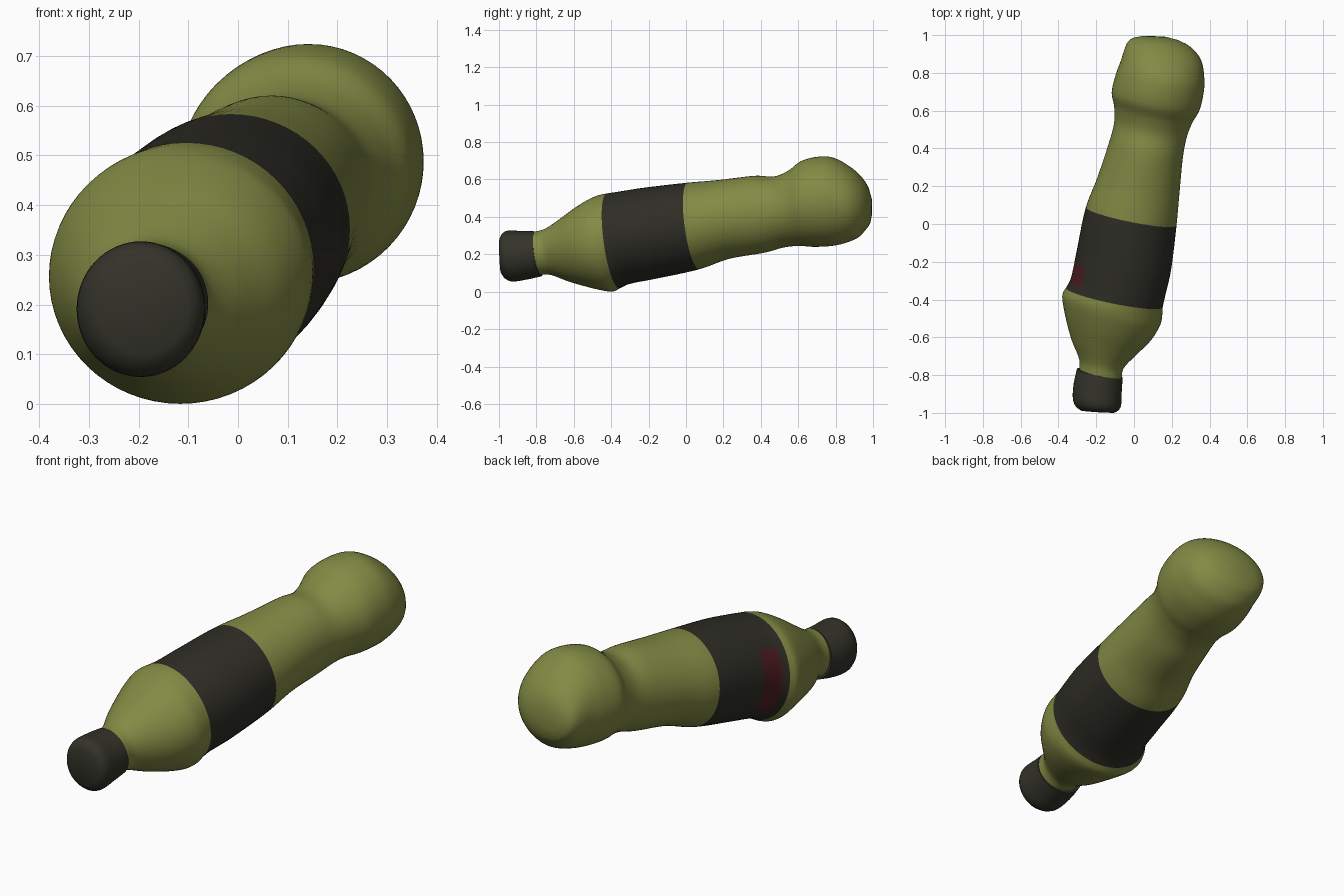
import bpy, bmesh, math

if "Cube" in bpy.data.objects:
    bpy.data.objects.remove(bpy.data.objects["Cube"])

SEG = 64


def material(name, rgb):
    m = bpy.data.materials.new(name)
    m.diffuse_color = (*rgb, 1)
    m.use_nodes = True
    m.node_tree.nodes["Principled BSDF"].inputs["Base Color"].default_value = m.diffuse_color
    return m


green = material("olive green", (0.225, 0.255, 0.058))
dark = material("dark label", (0.027, 0.026, 0.019))
red = material("dark red", (0.075, 0.012, 0.015))
cap_dark = material("cap charcoal", (0.033, 0.033, 0.023))


def hermite(rows, s):
    """Smooth interpolation of all columns along the first one."""
    i = 0
    while i < len(rows) - 2 and s > rows[i + 1][0]:
        i += 1

    def slope(j, c):
        a, b = max(j - 1, 0), min(j + 1, len(rows) - 1)
        return (rows[b][c] - rows[a][c]) / (rows[b][0] - rows[a][0])

    p, q = rows[i], rows[i + 1]
    h = q[0] - p[0]
    t = (s - p[0]) / h
    return [(2*t**3 - 3*t**2 + 1) * p[c] + (t**3 - 2*t**2 + t) * h * slope(i, c)
            + (3*t**2 - 2*t**3) * q[c] + (t**3 - t**2) * h * slope(i + 1, c)
            for c in range(1, len(p))]


def loft(name, rows, mats, rule, angle):
    """rows: position, left x, right x, bottom z, top z, slant of the ring."""
    stations = []
    for a, b in zip(rows, rows[1:]):
        n = max(1, math.ceil((b[0] - a[0]) / 0.017))
        stations += [a[0] + (b[0] - a[0]) * k / n for k in range(n)]
    stations.append(rows[-1][0])
    bm = bmesh.new()
    rings = []
    for s in stations:
        xl, xr, zb, zt, k = hermite(rows, s)
        ring = []
        for j in range(SEG):
            t = 2 * math.pi * j / SEG
            a = (xr - xl) / 2 * math.cos(t)
            b = (zt - zb) / 2 * math.sin(t)
            ring.append(bm.verts.new(((xl + xr) / 2 + a,
                                      s - k * (0.2 * a + 0.13 * b),
                                      (zb + zt) / 2 + b)))
        rings.append(ring)
    for i in range(len(rings) - 1):
        mid = (stations[i] + stations[i + 1]) / 2
        for j in range(SEG):
            n = (j + 1) % SEG
            f = bm.faces.new((rings[i][j], rings[i][n], rings[i + 1][n], rings[i + 1][j]))
            f.material_index = rule(mid, 360 * (j + 0.5) / SEG)
    bm.faces.new(rings[0][::-1])
    bm.faces.new(rings[-1])
    bmesh.ops.recalc_face_normals(bm, faces=bm.faces)
    me = bpy.data.meshes.new(name)
    bm.to_mesh(me)
    bm.free()
    for m in mats:
        me.materials.append(m)
    ob = bpy.data.objects.new(name, me)
    bpy.context.collection.objects.link(ob)
    bpy.context.view_layer.objects.active = ob
    ob.select_set(True)
    bpy.ops.object.shade_smooth_by_angle(angle=math.radians(angle))
    ob.select_set(False)
    return ob


# Bottle body: neck, shoulder, label band, waist and swollen base
bottle = [
    (-0.80, -0.29, -0.065, 0.09, 0.32, 1),
    (-0.74, -0.29, -0.055, 0.09, 0.335, 1),
    (-0.65, -0.33, 0.02, 0.055, 0.39, 1),
    (-0.57, -0.355, 0.09, 0.03, 0.445, 1),
    (-0.48, -0.375, 0.14, 0.007, 0.497, 1),
    (-0.425, -0.379, 0.15, 0.001, 0.518, 1),
    (-0.39, -0.36, 0.152, 0.018, 0.525, 1),
    (-0.34, -0.335, 0.163, 0.04, 0.533, 1),
    (-0.20, -0.305, 0.195, 0.068, 0.555, 1),
    (0.04, -0.255, 0.225, 0.12, 0.583, 1),
    (0.20, -0.195, 0.24, 0.175, 0.597, 1),
    (0.40, -0.13, 0.26, 0.21, 0.62, 1),
    (0.50, -0.105, 0.28, 0.237, 0.617, 1),
    (0.58, -0.105, 0.31, 0.245, 0.65, 1),
    (0.65, -0.118, 0.347, 0.24, 0.70, 1),
    (0.75, -0.095, 0.37, 0.245, 0.723, 1),
    (0.82, -0.07, 0.372, 0.26, 0.715, 1),
    (0.90, -0.048, 0.355, 0.29, 0.665, 0.8),
    (0.95, -0.03, 0.305, 0.33, 0.61, 0.5),
    (0.98, 0.0, 0.235, 0.365, 0.555, 0.3),
    (0.993, 0.05, 0.17, 0.41, 0.50, 0.2),
]


def band(s, deg):
    if -0.35 < s < -0.24 and 140 < deg < 222:
        return 2          # red patch on the left of the label
    return 1 if -0.39 < s < 0.04 else 0


loft("bottle", bottle, [green, dark, red], band, 60)

# Screw cap
cap = [
    (-0.993, -0.28, -0.10, 0.10, 0.285, 0.3),
    (-0.978, -0.305, -0.08, 0.075, 0.312, 0.3),
    (-0.945, -0.323, -0.068, 0.055, 0.326, 0.5),
    (-0.87, -0.32, -0.065, 0.064, 0.325, 0.8),
    (-0.79, -0.302, -0.06, 0.082, 0.323, 1),
]
loft("cap", cap, [cap_dark], lambda s, deg: 0, 50)
